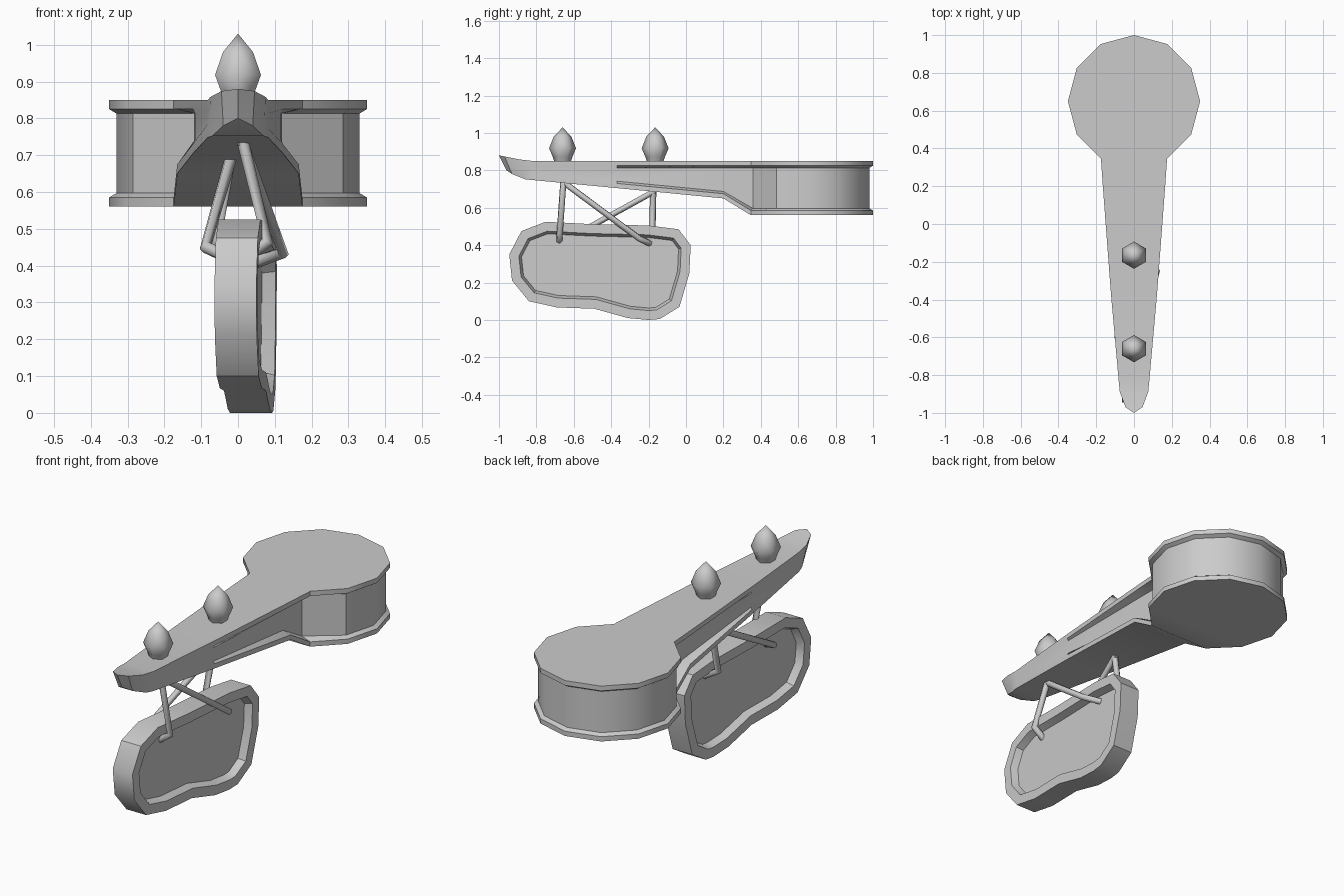
import bpy, math
from mathutils import Vector

if "Cube" in bpy.data.objects:
    bpy.data.objects.remove(bpy.data.objects["Cube"])


def make(name, verts, faces, angle):
    me = bpy.data.meshes.new(name)
    me.from_pydata(verts, [], faces)
    import bmesh
    bm = bmesh.new()
    bm.from_mesh(me)
    bmesh.ops.recalc_face_normals(bm, faces=bm.faces)
    bm.to_mesh(me)
    bm.free()
    me.shade_smooth()
    me.set_sharp_from_angle(angle=math.radians(angle))
    ob = bpy.data.objects.new(name, me)
    bpy.context.collection.objects.link(ob)
    return ob


def skin(rings, n):
    """Quads between consecutive closed rings of n vertices."""
    return [(r * n + i, r * n + (i + 1) % n, (r + 1) * n + (i + 1) % n, (r + 1) * n + i)
            for r in range(rings - 1) for i in range(n)]


# Body: round head and tapering neck, half outline from back to tip
# each point: top outline, recessed wall, bottom outline, top z, bottom z
half = []
for k in range(6):
    a = math.radians(90 - 30 * k)
    o = (0.35 * math.cos(a), 0.65 + 0.35 * math.sin(a))
    w = (0.33 * math.cos(a), 0.65 + 0.33 * math.sin(a))
    if k == 5:
        w = (0.12, 0.357)
    half.append((o, w, o, 0.85, 0.56))
half += [((0.165, 0.2), (0.12, 0.2), (0.165, 0.2), 0.85, 0.65),
         ((0.122, -0.37), (0.117, -0.37), (0.122, -0.37), 0.85, 0.705),
         ((0.082, -0.82), None, (0.082, -0.82), 0.85, 0.748),
         ((0.075, -0.89), None, (0.07, -0.86), 0.858, 0.752),
         ((0.045, -0.97), None, (0.04, -0.93), 0.874, 0.78),
         ((0.0, -1.0), None, (0.0, -0.96), 0.88, 0.80)]


def layers(p):
    o, w, b, zt, zb = p
    heights = (zt, zt - 0.025, zt - 0.037, zb + 0.037, zb + 0.025, zb)
    out = []
    for i, z in enumerate(heights):
        t = (zt - z) / (zt - zb)
        x, y = [o[j] + (b[j] - o[j]) * t for j in (0, 1)]
        if w and i in (2, 3):
            x, y = w
        out.append((x, y, z))
    return out


m = len(half)
n = 2 * m - 2
cols = [layers(p) for p in half]
cols += [[(-x, y, z) for x, y, z in c] for c in cols[-2:0:-1]]
verts = [cols[i][r] for r in range(6) for i in range(n)]
faces = skin(6, n)
for base in (0, 5 * n):
    for i in range(m - 1):
        q = [base + j % n for j in (i, i + 1, n - i - 1, n - i)]
        faces.append(tuple(dict.fromkeys(q)))
make("body", verts, faces, 35)

# Teardrop finials on the neck
profile = [(0.042, 0.84), (0.053, 0.873), (0.072, 0.918), (0.047, 0.98)]
for name, y in (("front_finial", -0.66), ("rear_finial", -0.165)):
    v = [(r * math.sin(math.pi * k / 3), y + r * math.cos(math.pi * k / 3), z)
         for r, z in profile for k in range(6)]
    f = skin(len(profile), 6) + [tuple(range(6))]
    v.append((0, y, 1.03))
    f += [(18 + k, 18 + (k + 1) % 6, 24) for k in range(6)]
    make(name, v, f, 65)

# Hanging kidney-shaped panel with a raised rim on both sides
outline = [(-0.88, 0.475), (-0.75, 0.525), (-0.5, 0.512), (-0.2, 0.505), (-0.04, 0.485),
           (0.025, 0.40), (0.018, 0.25), (-0.035, 0.07), (-0.14, 0.005), (-0.2, 0.0),
           (-0.31, 0.01), (-0.49, 0.06), (-0.69, 0.067), (-0.84, 0.1), (-0.93, 0.21),
           (-0.945, 0.35)]


def inset(pts, d):
    res = []
    for i, p in enumerate(pts):
        p = Vector(p)
        a = (p - Vector(pts[i - 1])).normalized()
        b = (Vector(pts[(i + 1) % len(pts)]) - p).normalized()
        na, nb = Vector((a.y, -a.x)), Vector((b.y, -b.x))
        s = (na + nb).normalized()
        res.append(p + s * d / s.dot(na))
    return res


v = []
steps = [(0.064, -0.02), (0.05, -0.057), (0, -0.057), (0, 0.057), (0.05, 0.057), (0.064, 0.02)]
for d, x in steps:
    v += [(0.047 + 0.057 * p[0] + x, p[0], p[1]) for p in inset(outline, d)]
c = len(outline)
f = skin(6, c) + [tuple(range(c)), tuple(range(5 * c, 6 * c))]
make("side_panel", v, f, 35)

# Bent struts joining the panel to the neck
struts = {
    "right_front_strut": [(0.01, -0.655, 0.75), (0.08, -0.675, 0.465), (0.015, -0.678, 0.42)],
    "right_rear_strut": [(0.01, -0.66, 0.74), (0.122, -0.25, 0.435), (0.05, -0.195, 0.41)],
    "left_rear_strut": [(-0.02, -0.175, 0.70), (-0.06, -0.18, 0.465), (0.02, -0.18, 0.42)],
    "left_front_strut": [(-0.02, -0.165, 0.69), (-0.088, -0.6, 0.45), (0.0, -0.655, 0.41)],
}
for name, pts in struts.items():
    cu = bpy.data.curves.new(name, 'CURVE')
    cu.dimensions = '3D'
    cu.bevel_depth = 0.017
    cu.bevel_resolution = 1
    cu.use_fill_caps = True
    sp = cu.splines.new('POLY')
    sp.points.add(len(pts) - 1)
    for q, p in zip(sp.points, pts):
        q.co = (*p, 1)
    ob = bpy.data.objects.new(name, cu)
    bpy.context.collection.objects.link(ob)
    bpy.ops.object.select_all(action='DESELECT')
    ob.select_set(True)
    bpy.context.view_layer.objects.active = ob
    bpy.ops.object.convert(target='MESH')
